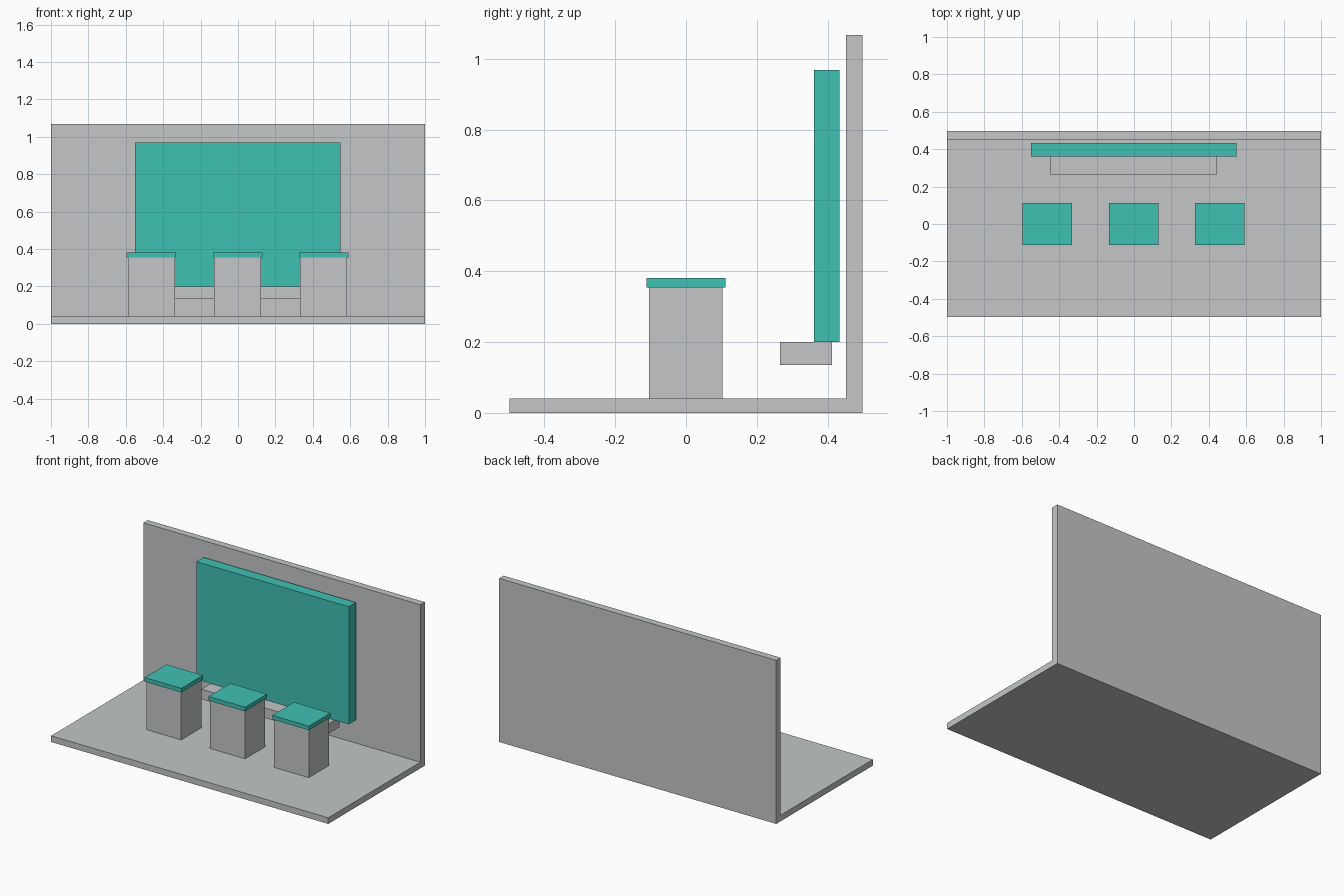
import bpy, bmesh

if "Cube" in bpy.data.objects:
    bpy.data.objects.remove(bpy.data.objects["Cube"])


def linear(c):
    c /= 255
    return c / 12.92 if c <= 0.04045 else ((c + 0.055) / 1.055) ** 2.4


def material(name, rgb):
    mat = bpy.data.materials.new(name)
    mat.diffuse_color = [linear(c) for c in rgb] + [1]
    mat.use_nodes = True
    mat.node_tree.nodes["Principled BSDF"].inputs["Base Color"].default_value = mat.diffuse_color
    return mat


grey = material("light grey", (195, 198, 200))
teal = material("teal", (64, 193, 180))


def prism(name, profile, x0, x1, mat):
    """Extrude a (y, z) profile along x."""
    bm = bmesh.new()
    face = bm.faces.new([bm.verts.new((x0, y, z)) for y, z in profile])
    ext = bmesh.ops.extrude_face_region(bm, geom=[face])["geom"]
    moved = [v for v in ext if isinstance(v, bmesh.types.BMVert)]
    bmesh.ops.translate(bm, verts=moved, vec=(x1 - x0, 0, 0))
    bmesh.ops.recalc_face_normals(bm, faces=bm.faces)
    mesh = bpy.data.meshes.new(name)
    bm.to_mesh(mesh)
    bm.free()
    mesh.materials.append(mat)
    obj = bpy.data.objects.new(name, mesh)
    bpy.context.collection.objects.link(obj)
    return obj


def box(name, x, y, z, mat):
    return prism(name, [(y[0], z[0]), (y[1], z[0]), (y[1], z[1]), (y[0], z[1])],
                 x[0], x[1], mat)


# Floor and back wall as one L-shaped shell
prism("floor_and_back_wall",
      [(-0.498, 0), (0.498, 0), (0.498, 1.067), (0.452, 1.067),
       (0.452, 0.04), (-0.498, 0.04)], -1, 1, grey)

# Display panel in front of the wall, with a ledge beneath it
box("display_panel", (-0.552, 0.547), (0.361, 0.434), (0.2, 0.968), teal)
box("panel_ledge", (-0.45, 0.444), (0.265, 0.412), (0.135, 0.2), grey)

# Three pedestals with overhanging caps
for side, cx in (("left", -0.463), ("middle", -0.002), ("right", 0.458)):
    box(side + "_pedestal", (cx - 0.126, cx + 0.126), (-0.104, 0.103), (0.04, 0.354), grey)
    box(side + "_pedestal_cap", (cx - 0.132, cx + 0.132), (-0.112, 0.112), (0.354, 0.381), teal)
